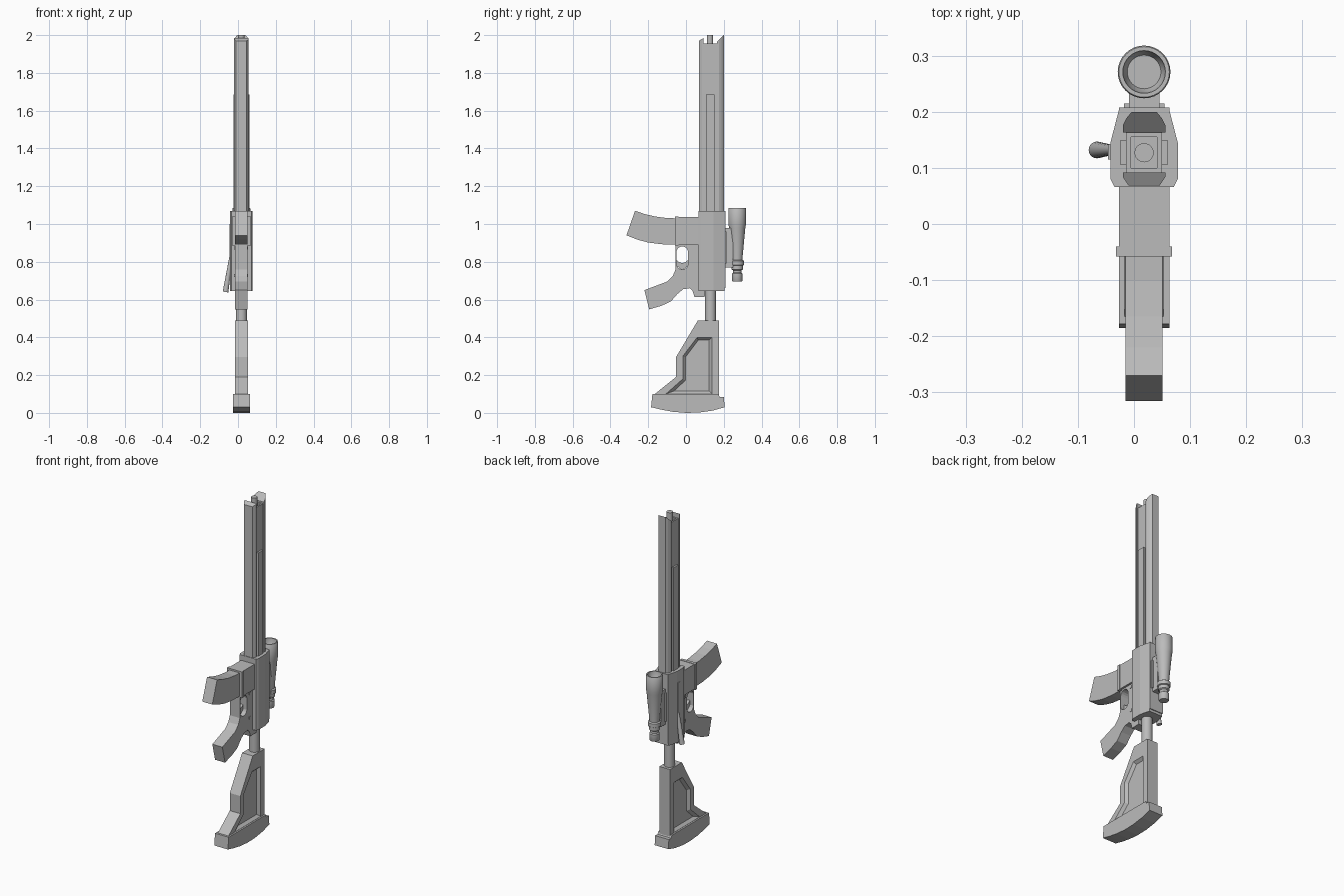
import bpy, bmesh, math
from mathutils import Vector

if "Cube" in bpy.data.objects:
    bpy.data.objects.remove(bpy.data.objects["Cube"], do_unlink=True)

CX = 0.018  # centre line of the model in x

grey = bpy.data.materials.new("plain grey")
grey.use_nodes = True
COLOR = (0.5, 0.5, 0.5, 1.0)
grey.diffuse_color = COLOR
grey.node_tree.nodes["Principled BSDF"].inputs["Base Color"].default_value = COLOR


def finish(name, bm, smooth=False):
    bmesh.ops.recalc_face_normals(bm, faces=bm.faces)
    mesh = bpy.data.meshes.new(name)
    bm.to_mesh(mesh)
    bm.free()
    mesh.materials.append(grey)
    ob = bpy.data.objects.new(name, mesh)
    bpy.context.collection.objects.link(ob)
    if smooth:
        bpy.ops.object.select_all(action='DESELECT')
        ob.select_set(True)
        bpy.context.view_layer.objects.active = ob
        bpy.ops.object.shade_smooth_by_angle(angle=math.radians(35))
    return ob


def loft(name, rings, smooth=False):
    """Join rings of equal length and cap both ends."""
    bm = bmesh.new()
    vs = [[bm.verts.new(p) for p in ring] for ring in rings]
    n = len(vs[0])
    for a, b in zip(vs, vs[1:]):
        for i in range(n):
            j = (i + 1) % n
            bm.faces.new((a[i], a[j], b[j], b[i]))
    bm.faces.new(vs[0])
    bm.faces.new(vs[-1])
    return finish(name, bm, smooth)


def side_prism(name, outline, half, x=CX):
    """Side profile (y, z) given a width in x."""
    return loft(name, [[(x + s * half, y, z) for y, z in outline] for s in (-1, 1)])


def tall_prism(name, half_outline, z0, top):
    """Symmetric plan (half width, y) extruded up to a height depending on y."""
    plan = half_outline + [(-w, y) for w, y in reversed(half_outline)]
    return loft(name, [[(CX + w, y, z0) for w, y in plan],
                       [(CX + w, y, top(y)) for w, y in plan]])


def box(name, x0, x1, y0, y1, z0, z1):
    return side_prism(name, [(y0, z0), (y1, z0), (y1, z1), (y0, z1)],
                      (x1 - x0) / 2, (x0 + x1) / 2)


def lathe(name, profile, y, x=CX, n=32):
    """Round part about a vertical axis from (radius, z) points."""
    return loft(name, [[(x + r * math.cos(2 * math.pi * i / n),
                         y + r * math.sin(2 * math.pi * i / n), z)
                        for i in range(n)] for r, z in profile], True)


def cut(ob, cutter):
    mod = ob.modifiers.new("cut", 'BOOLEAN')
    mod.operation = 'DIFFERENCE'
    mod.solver = 'EXACT'
    mod.object = cutter
    bpy.context.view_layer.update()
    mesh = bpy.data.meshes.new_from_object(
        ob.evaluated_get(bpy.context.evaluated_depsgraph_get()))
    ob.modifiers.clear()
    ob.data = mesh
    bpy.data.objects.remove(cutter, do_unlink=True)


# Stock with a sunken, sloped-wall panel on each side
stock = side_prism("stock", [(0.063, 0.49), (0.175, 0.49), (0.175, 0.07), (-0.165, 0.07),
                             (-0.165, 0.1), (-0.053, 0.19), (-0.053, 0.295)], 0.035)
panel = [(0.058, 0.4), (0.138, 0.4), (0.138, 0.1), (-0.108, 0.1), (-0.018, 0.18), (-0.018, 0.3)]
floor = [(0.065, 0.385), (0.123, 0.385), (0.123, 0.115), (-0.065, 0.115), (-0.003, 0.172), (-0.003, 0.295)]
for s in (-1, 1):
    cut(stock, loft("panel_cutter", [[(CX + s * 0.036, y, z) for y, z in panel],
                                     [(CX + s * 0.019, y, z) for y, z in floor]]))

# Curved butt plate
side_prism("butt_plate", [(-0.178, 0.1), (0.17, 0.1), (0.178, 0.085), (0.2, 0.085), (0.205, 0.03),
                          (0.14, 0.012), (0.07, 0.002), (0.0, 0.0), (-0.07, 0.006),
                          (-0.13, 0.017), (-0.185, 0.03)], 0.045)

# Tube between stock and receiver
lathe("buffer_tube", [(0.029, 0.47), (0.029, 0.66)], 0.13)

# Upper receiver with tapered back
tall_prism("receiver", [(0.053, 0.066), (0.06, 0.08), (0.06, 0.145), (0.045, 0.203)],
           0.645, lambda y: 1.07)
box("receiver_rail", CX - 0.045, CX + 0.045, 0.195, 0.208, 0.66, 1.07)

# Lower receiver, grip and trigger guard in one profile
lower = side_prism("lower_receiver_and_grip", [
    (0.075, 0.9), (-0.055, 0.9), (-0.055, 0.76), (-0.07, 0.725), (-0.1, 0.695), (-0.22, 0.65),
    (-0.195, 0.548), (-0.13, 0.567), (-0.08, 0.59), (-0.045, 0.63), (-0.015, 0.655),
    (0.02, 0.66), (0.035, 0.645), (0.045, 0.613), (0.1, 0.615), (0.1, 0.9)], 0.033)
hole = [(-0.02 + 0.031 * math.cos(a), (0.85 if math.sin(a) > 0 else 0.79) + 0.031 * math.sin(a))
        for a in (2 * math.pi * (i + 0.5) / 16 for i in range(16))]
cut(lower, side_prism("guard_cutter", hole, 0.1))
side_prism("trigger", [(-0.052, 0.81), (-0.035, 0.797), (-0.02, 0.793), (-0.005, 0.797),
                       (0.012, 0.81), (0.012, 0.78), (-0.02, 0.755), (-0.052, 0.78)], 0.008)

# Magazine well with a lip, and the curved magazine
box("magazine_well", CX - 0.045, CX + 0.045, -0.045, 0.075, 0.89, 1.038)
box("magazine_well_lip", CX - 0.05, CX + 0.05, -0.058, -0.04, 0.885, 1.04)
side_prism("magazine", [(-0.04, 1.03), (-0.1, 1.031), (-0.165, 1.04), (-0.22, 1.053), (-0.27, 1.07),
                        (-0.315, 0.94), (-0.26, 0.918), (-0.2, 0.902), (-0.13, 0.893),
                        (-0.04, 0.89)], 0.033)

# Hollow handguard core with full-length rails
core = box("handguard_core", CX - 0.032, CX + 0.032, 0.085, 0.17, 1.05, 1.955)
cut(core, box("bore_cutter", CX - 0.023, CX + 0.023, 0.1, 0.155, 1.75, 2.1))
tall_prism("front_rail", [(0.028, 0.069), (0.038, 0.084), (0.038, 0.092)],
           1.05, lambda y: 1.97 + 0.6 * (y - 0.069))
tall_prism("back_rail", [(0.038, 0.163), (0.038, 0.176), (0.032, 0.188), (0.022, 0.2)],
           1.05, lambda y: 1.965 + 0.95 * (y - 0.163))
for s, side in ((-1, "right"), (1, "left")):
    inner, outer = CX + s * 0.03, CX + s * 0.042
    box(side + "_side_rail", min(inner, outer), max(inner, outer), 0.105, 0.15, 1.05, 1.685)

# Barrel
lathe("barrel", [(0.017, 1.7), (0.017, 2.0)], 0.127)

# Scope, its recessed lens end, and its mount
lathe("scope", [(0.025, 0.695), (0.028, 0.7), (0.028, 0.737), (0.023, 0.742), (0.023, 0.755),
                (0.03, 0.76), (0.03, 0.78), (0.036, 0.783), (0.036, 0.805), (0.028, 0.81),
                (0.029, 0.83), (0.043, 0.98), (0.047, 1.0), (0.047, 1.083), (0.045, 1.086),
                (0.038, 1.086), (0.036, 1.065), (0.03, 1.05)], 0.271)
box("scope_mount", CX - 0.027, CX + 0.027, 0.2, 0.25, 0.77, 0.98)
box("scope_mount_foot", CX - 0.036, CX + 0.036, 0.2, 0.215, 0.79, 0.96)

# Cocking handle slanting off the right side, with its slide cover
a, b = Vector((-0.035, 0.132, 0.84)), Vector((-0.066, 0.132, 0.64))
bm = bmesh.new()
rot = (b - a).to_track_quat('Z', 'Y').to_matrix().to_4x4()
rot.translation = (a + b) / 2
bmesh.ops.create_cone(bm, cap_ends=True, segments=20, radius1=0.008, radius2=0.015,
                      depth=(b - a).length, matrix=rot)
finish("cocking_handle", bm, True)
box("slide_cover", -0.046, -0.038, 0.115, 0.142, 0.82, 1.0)

# Pins on the lower receiver
for z in (0.72, 0.865):
    box("receiver_pin", CX - 0.04, CX + 0.036, 0.03, 0.045, z, z + 0.015)
